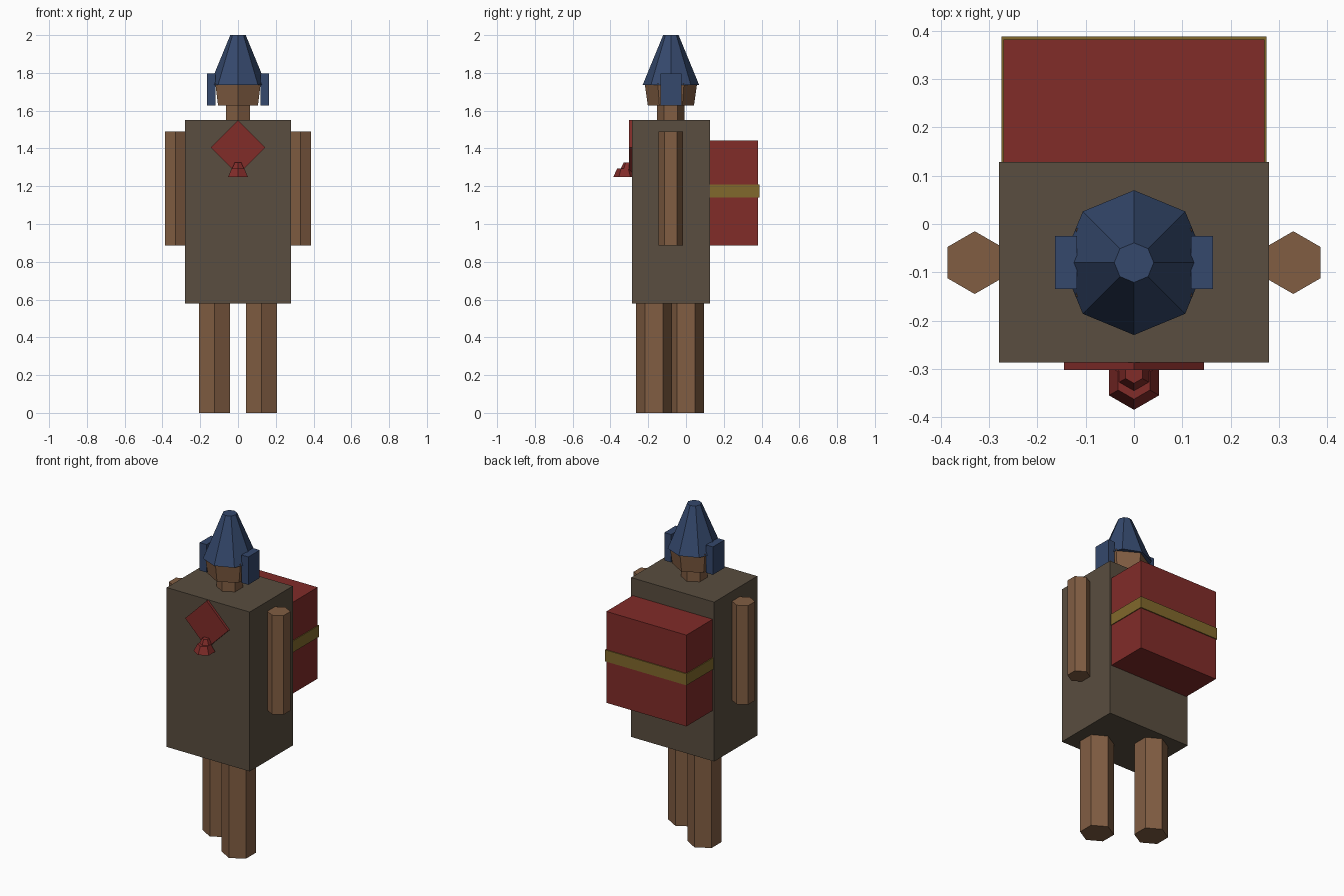
import bpy
from math import pi

if "Cube" in bpy.data.objects:
    bpy.data.objects.remove(bpy.data.objects["Cube"])

def mat(name, rgb):
    m = bpy.data.materials.new(name)
    m.diffuse_color = (*rgb, 1)
    m.use_nodes = True
    m.node_tree.nodes["Principled BSDF"].inputs["Base Color"].default_value = m.diffuse_color
    return m

COAT = mat("coat", (0.10, 0.075, 0.05))
SKIN = mat("skin", (0.22, 0.11, 0.055))
RED = mat("red", (0.22, 0.025, 0.022))
GOLD = mat("gold", (0.22, 0.14, 0.025))
BLUE = mat("blue", (0.035, 0.065, 0.15))

def finish(name, m):
    o = bpy.context.object
    o.name = name
    o.data.materials.append(m)
    return o

def box(name, m, x, y, z, rot=(0, 0, 0)):
    """Box from (min, max) ranges."""
    bpy.ops.mesh.primitive_cube_add(size=1, location=[(a + b) / 2 for a, b in (x, y, z)], rotation=rot)
    o = finish(name, m)
    o.scale = [b - a for a, b in (x, y, z)]
    return o

def prism(name, m, n, x, y, z0, z1, r0, r1):
    """n-sided (tapered) column with a corner facing the front."""
    bpy.ops.mesh.primitive_cone_add(vertices=n, radius1=r0, radius2=r1, depth=z1 - z0,
                                    location=(x, y, (z0 + z1) / 2))
    return finish(name, m)

# Torso and backpack with strap
box("torso", COAT, (-.28, .28), (-.287, .128), (.578, 1.55))
box("backpack", RED, (-.27, .27), (.127, .382), (.886, 1.443))
box("backpack_strap", GOLD, (-.275, .275), (.127, .388), (1.14, 1.21))

# Arms, striding legs and hat flaps
for s, side in ((-1, "left"), (1, "right")):
    prism(side + "_arm", SKIN, 6, s * .33, -.08, .886, 1.49, .065, .065)
    prism(side + "_leg", SKIN, 6, s * .124, -.17 if s > 0 else 0, 0, .585, .095, .095)
    box(side + "_hat_flap", BLUE, sorted((s * .118, s * .164)), (-.135, -.025), (1.627, 1.797))

# Neck, head and pointed hat
prism("neck", SKIN, 6, 0, -.08, 1.54, 1.64, .0725, .0725)
prism("head", SKIN, 6, 0, -.08, 1.627, 1.745, .122, .139)
prism("hat", BLUE, 8, 0, -.08, 1.735, 2.0, .15, .041)

# Neckerchief: square turned on its corner, with a knot
box("neckerchief", RED, (-.1025, .1025), (-.302, -.285), (1.3025, 1.5075), (0, pi / 4, 0))
prism("knot_skirt", RED, 6, 0, -.325, 1.25, 1.295, .06, .038)
prism("knot", RED, 6, 0, -.31, 1.29, 1.325, .038, .02)
